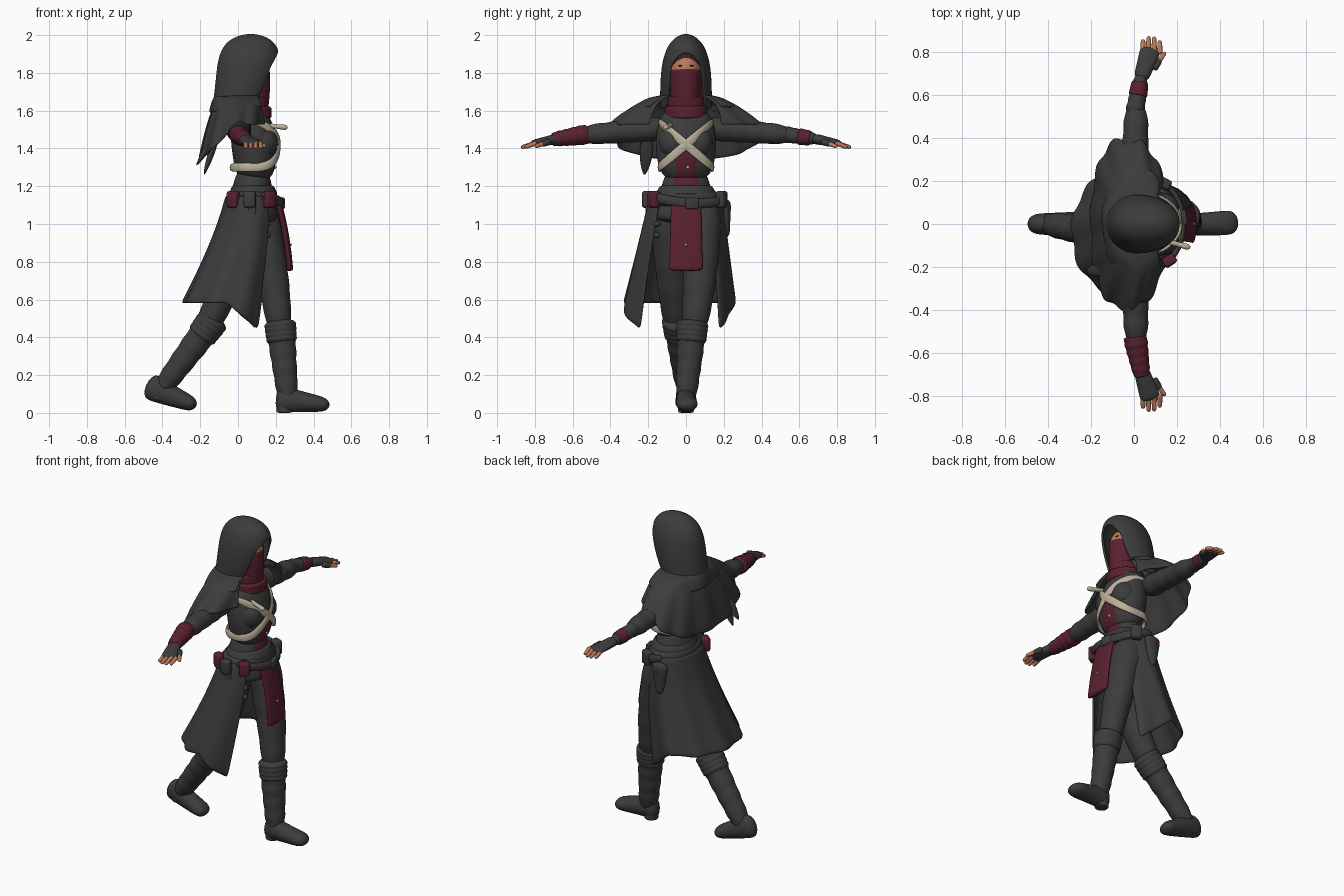
import bpy, bmesh
from math import sin, cos, pi, radians
from mathutils import Vector

cube = bpy.data.objects.get("Cube")
if cube:
    bpy.data.objects.remove(cube, do_unlink=True)


def material(name, *rgb):
    m = bpy.data.materials.new(name)
    m.use_nodes = True
    m.diffuse_color = (*rgb, 1)
    m.node_tree.nodes["Principled BSDF"].inputs["Base Color"].default_value = (*rgb, 1)
    return m


DARK = material("charcoal cloth", .045, .045, .045)
RED = material("maroon cloth", .1, .015, .027)
SKIN = material("skin", .5, .19, .1)
CREAM = material("cream leather", .5, .44, .32)
HAIR = material("dark brown hair", .03, .015, .01)
X, Y, Z = Vector((1, 0, 0)), Vector((0, 1, 0)), Vector((0, 0, 1))
SIDES = (("near", -1), ("far", 1))


def finish(name, bm, mat, subdivide=True, thick=0):
    bmesh.ops.recalc_face_normals(bm, faces=bm.faces)
    for face in bm.faces:
        face.smooth = True
    mesh = bpy.data.meshes.new(name)
    bm.to_mesh(mesh)
    bm.free()
    mesh.materials.append(mat)
    ob = bpy.data.objects.new(name, mesh)
    bpy.context.collection.objects.link(ob)
    if thick:
        mod = ob.modifiers.new("thickness", 'SOLIDIFY')
        mod.thickness, mod.offset = thick, 0
    if subdivide:
        mod = ob.modifiers.new("smooth", 'SUBSURF')
        mod.levels = mod.render_levels = 1
    return ob


def skin_rows(bm, rows, closed):
    for a, b in zip(rows, rows[1:]):
        for k in range(0 if closed else 1, len(a)):
            bm.faces.new((a[k - 1], a[k], b[k], b[k - 1]))


def bend(start, end, middle=None):
    """Smooth path from start to end, through middle if given."""
    a, b = Vector(start), Vector(end)
    m = Vector(middle) if middle else (a + b) / 2
    return lambda t: a * (1 - t) * (1 - 2 * t) + m * 4 * t * (1 - t) + b * t * (2 * t - 1)


def taper(first, last, flat=1, bulge=0, ripple=0):
    """Radii from first to last; flat scales the radius along the side axis."""
    def radii(t):
        r = (first + (last - first) * t + bulge * sin(pi * t)) * (1 + ripple * cos(10 * pi * t))
        return r * flat, r
    return radii


def tube(name, mat, path, radii, side=X, steps=20, n=20, dome=.9):
    """Elliptical rings along a path, with domed ends that stay above the floor."""
    bm = bmesh.new()
    rings = []
    for i in range(steps + 1):
        t = i / steps
        along = (path(min(t + .05, 1)) - path(max(t - .05, 0))).normalized()
        u = (side - along * side.dot(along)).normalized()
        v = along.cross(u)
        end = (1 - dome * (2 * t - 1) ** 8) ** .5
        ru, rv = radii(t)
        ring = []
        for k in range(n):
            a = 2 * pi * k / n
            p = path(t) + (u * ru * cos(a) + v * rv * sin(a)) * end
            p.z = max(p.z, 0)
            ring.append(bm.verts.new(p))
        rings.append(ring)
    skin_rows(bm, rings, True)
    bm.faces.new(rings[0])
    bm.faces.new(rings[-1])
    return finish(name, bm, mat)


def drape(name, shape, drop, fold=0, waves=9, rows=12, n=72, square=1):
    """Cloth hung about z, open toward +x; shape(t) gives centre, radii, height, half opening."""
    bm = bmesh.new()
    grid = []
    for i in range(rows + 1):
        t = i / rows
        cx, cy, rx, ry, z, gap = shape(t)
        gap = radians(gap)
        row = []
        for k in range(n + 1):
            a = gap + 2 * (pi - gap) * k / n
            w = 1 + fold * t * sin(waves * a)
            c = cos(a) if cos(a) > 0 else -abs(cos(a)) ** square
            row.append(bm.verts.new((cx + rx * w * c, cy + ry * w * sin(a), z - t * t * drop(cos(a)))))
        grid.append(row)
    skin_rows(bm, grid, False)
    bmesh.ops.remove_doubles(bm, verts=bm.verts, dist=.0005)
    return finish(name, bm, DARK, thick=.014)


def ellipsoid(name, mat, loc, size):
    bm = bmesh.new()
    bmesh.ops.create_uvsphere(bm, u_segments=28, v_segments=18, radius=1)
    bmesh.ops.scale(bm, verts=bm.verts, vec=size)
    bmesh.ops.translate(bm, verts=bm.verts, vec=loc)
    finish(name, bm, mat, subdivide=False)


def box(name, mat, loc, size, turn=0):
    bm = bmesh.new()
    bmesh.ops.create_cube(bm, size=1)
    bmesh.ops.scale(bm, verts=bm.verts, vec=size)
    ob = finish(name, bm, mat, subdivide=False)
    ob.location, ob.rotation_euler.z = loc, turn
    mod = ob.modifiers.new("round", 'BEVEL')
    mod.width, mod.segments = min(size) * .3, 3


# Torso with a maroon front placket
pelvis = tube("pelvis", DARK, bend((.07, 0, 1), (.08, 0, 1.3)), taper(.19, .1, .8), n=32)
chest = tube("chest", DARK, bend((.08, 0, 1.22), (.04, 0, 1.62), (.085, 0, 1.42)), taper(.12, .12, .75, .04), n=32)
for part in (pelvis, chest):
    part.data.materials.append(RED)
    for face in part.data.polygons:
        if face.center.x > .1 and abs(face.center.y) < .06 and face.center.z < 1.46:
            face.material_index = 1
for label, s in SIDES:
    ellipsoid(label + "_bust", DARK, (.13, s * .07, 1.43), (.08, .075, .085))
for z in (1.3, 1.36):
    ellipsoid("placket_button", CREAM, (.19, .01, z), (.014, .01, .01))

# Head, hair, eyes, face veil and scarf
ellipsoid("head", SKIN, (.065, 0, 1.8), (.1, .082, .12))
ellipsoid("hair", HAIR, (.04, 0, 1.85), (.105, .09, .1))
for label, s in SIDES:
    ellipsoid(label + "_eye", HAIR, (.154, s * .03, 1.838), (.005, .011, .004))
tube("face_veil", RED, bend((.06, 0, 1.82), (.055, 0, 1.58), (.065, 0, 1.7)), taper(.088, .08, 1.25), dome=.1)
for z, r in ((1.64, .098), (1.59, .115), (1.545, .1)):
    tube("scarf_fold", RED, bend((.066, 0, z + .04), (.066, 0, z - .04)), taper(r, r, .98))


# Hood and shoulder cape
def hood_shape(t):
    ry = .13 * (1 - (1 - t) ** 3)
    gap = 40 * min(1, max(0, t - .4) * 5) ** .5 + 12 * t ** 6
    return .067 - .075 * t ** 3, 0, ry * (1.75 - .8 * t), ry, 2 - .39 * t ** 1.6, gap


drape("hood", hood_shape, lambda c: 0, rows=20)
drape("shoulder_cape",
      lambda t: (.03 - .05 * t, 0, .11 + .07 * t, .125 + .275 * t, 1.675 - .15 * t ** 1.6, 46 - 18 * t),
      lambda c: .19 * max(0, -c) ** .6, fold=.035, waves=11, square=.7)
drape("cowl_fold", lambda t: (.015, 0, .13 + .03 * t, .14 + .12 * t, 1.67 - .05 * t * t, 48),
      lambda c: .03 * max(0, -c), fold=.03, waves=7)
for x, z in ((-.18, 1.26), (-.22, 1.31)):
    tube("cape_tail", DARK, bend((-.1, -.2, 1.5), (x, -.22, z)), taper(.02, .01, .5, .02))

# Arms, gloves and fingers
for label, s in SIDES:
    def arm(y):
        return Vector((.18 * (y - .5), s * y, 1.475 - .15 * (y - .52)))

    tube(label + "_sleeve", DARK, bend((0, s * .1, 1.51), arm(.56)), taper(.068, .052, 1.05, 0, .04))
    tube(label + "_forearm", DARK, bend(arm(.5), arm(.7)), taper(.048, .03, 1, 0, .04))
    if s < 0:
        tube(label + "_bracer", RED, bend(arm(.52), arm(.71)), taper(.056, .037, 1.05, 0, .04), dome=.2)
    else:
        tube(label + "_bracer", RED, bend(arm(.595), arm(.66)), taper(.045, .04), dome=.2)
    tube(label + "_glove", DARK, bend(arm(.67), (.08, s * .82, 1.425)),
         lambda t: (.035 + .015 * t, .03 - .012 * t))
    for k in range(4):
        x = .042 + .026 * k
        tip = .845 + .03 * sin(pi * (k + .6) / 4)
        tube(label + "_finger", SKIN, bend((x, s * .79, 1.43), (x, s * tip, 1.405)), taper(.014, .011), n=10)
    knuckle, tip = Vector((.09, s * .72, 1.437)), Vector((.145, s * .8, 1.41))
    tube(label + "_thumb", SKIN, bend(knuckle, tip), taper(.015, .011), n=10)
    tube(label + "_thumb_sleeve", DARK, bend(knuckle, knuckle.lerp(tip, .55)), taper(.02, .016), n=10)

    # Chest strap running from this shoulder, under the bust and around the back
    def strap(t):
        a = (1.5 * t - .5) * pi
        c = cos(a)
        x = .07 + (.148 * c ** .6 if c > 0 else .11 * c)
        x -= .05 * max(0, -sin(a)) ** 2
        return Vector((x, -s * .142 * sin(a), 1.42 - .12 * sin(min(a, pi / 2))))

    tube(label + "_chest_strap", CREAM, strap, lambda t: (.025, .009), side=Z, steps=32, n=10)
tube("strap_handle", CREAM, bend((.13, -.075, 1.525), (.262, -.11, 1.51)), taper(.016, .016, 1, -.004), side=Z)

# Coat skirt, belts and front tabard
drape("coat_skirt",
      lambda t: (.07 - .13 * t ** 1.5, -.04 * t, .13 + .1 * t, .185 + .105 * t, 1.15 - .57 * t, 46),
      lambda c: .2 * max(0, c), fold=.035)
tube("waist_sash", DARK, bend((.08, 0, 1.15), (.08, 0, 1.21)), taper(.17, .135, .8))
tube("hip_belt", DARK, bend((.075, 0, 1.09), (.077, 0, 1.18)), taper(.205, .175, .73))
BELT = Vector((.075, 0, 1.13))


def around_belt(angle, out=1, rise=0):
    return BELT + Vector((.15 * out * cos(angle), .2 * out * sin(angle), rise))


tube("front_belt", DARK, lambda t: around_belt(pi * (t - .4), 1.03, .03 - .05 * sin(pi * t)),
     lambda t: (.026, .014), side=Z)
box("belt_buckle", DARK, around_belt(.15, 1.05, -.02), (.03, .07, .06), .15)
tube("front_tabard", RED, bend((.208, 0, 1.13), (.275, 0, .75), (.25, 0, .95)),
     lambda t: (.08 + .01 * t, .018), side=Y, dome=0)
ellipsoid("tabard_stud", CREAM, (.275, 0, .89), (.01, .008, .008))

# Pouches and holster
for name, degrees, mat in (("side_pouch", -95, DARK), ("rear_pouch", -130, RED),
                           ("front_pouch", -55, RED), ("far_pouch", 65, DARK)):
    angle = radians(degrees)
    box(name, mat, around_belt(angle, 1.04), (.05, .065, .09), angle)
box("side_pouch_strap", DARK, around_belt(-pi / 2, 1, -.07), (.04, .03, .08))
for name, mat, top, low, wide in (("holster", DARK, 0, -.2, .06), ("holster_flap", RED, -.03, -.1, .045)):
    tube(name, mat, bend(around_belt(1.8, 1.08, top), around_belt(1.8, 1.08, low)),
         lambda t: (wide * (1 - .65 * t), .031 - .01 * t if mat is RED else .029 - .008 * t))
for z in (.94, 1):
    ellipsoid("coat_button", DARK, (.155, -.155, z), (.02, .02, .016))

# Trouser legs
tube("front_trouser", DARK, bend((.1, .09, 1.13), (.225, .035, .4), (.178, .075, .75)),
     taper(.108, .066, .95, .004, .02))
tube("back_trouser", DARK, bend((.06, -.09, 1.13), (-.2, -.04, .4), (-.04, -.07, .74)),
     taper(.108, .066, .95, .004, .02))


def boot(label, top, ankle, foot, heel):
    """Wrinkled shaft with a cuff, a foot and a heel block."""
    shaft = bend(top, ankle)
    tube(label + "_boot_shaft", DARK, shaft, taper(.08, .055, 1, 0, .035), dome=.4)
    tube(label + "_boot_cuff", DARK, lambda t: shaft(.32 * t - .03), taper(.087, .08, 1, 0, .02))
    tube(label + "_boot_foot", DARK, foot, lambda t: (.048 + .012 * t, .078 - .042 * t), side=Y)
    tube(label + "_boot_heel", DARK, heel, taper(.042, .042), dome=.2)


boot("front", (.222, .035, .48), (.265, 0, .07), bend((.2, 0, .075), (.485, .01, .04), (.33, 0, .06)),
     bend((.245, 0, .07), (.245, 0, 0)))
boot("back", (-.125, -.045, .5), (-.405, 0, .125), bend((-.485, 0, .15), (-.22, 0, .037), (-.35, 0, .09)),
     bend((-.41, 0, .13), (-.435, 0, .07)))
